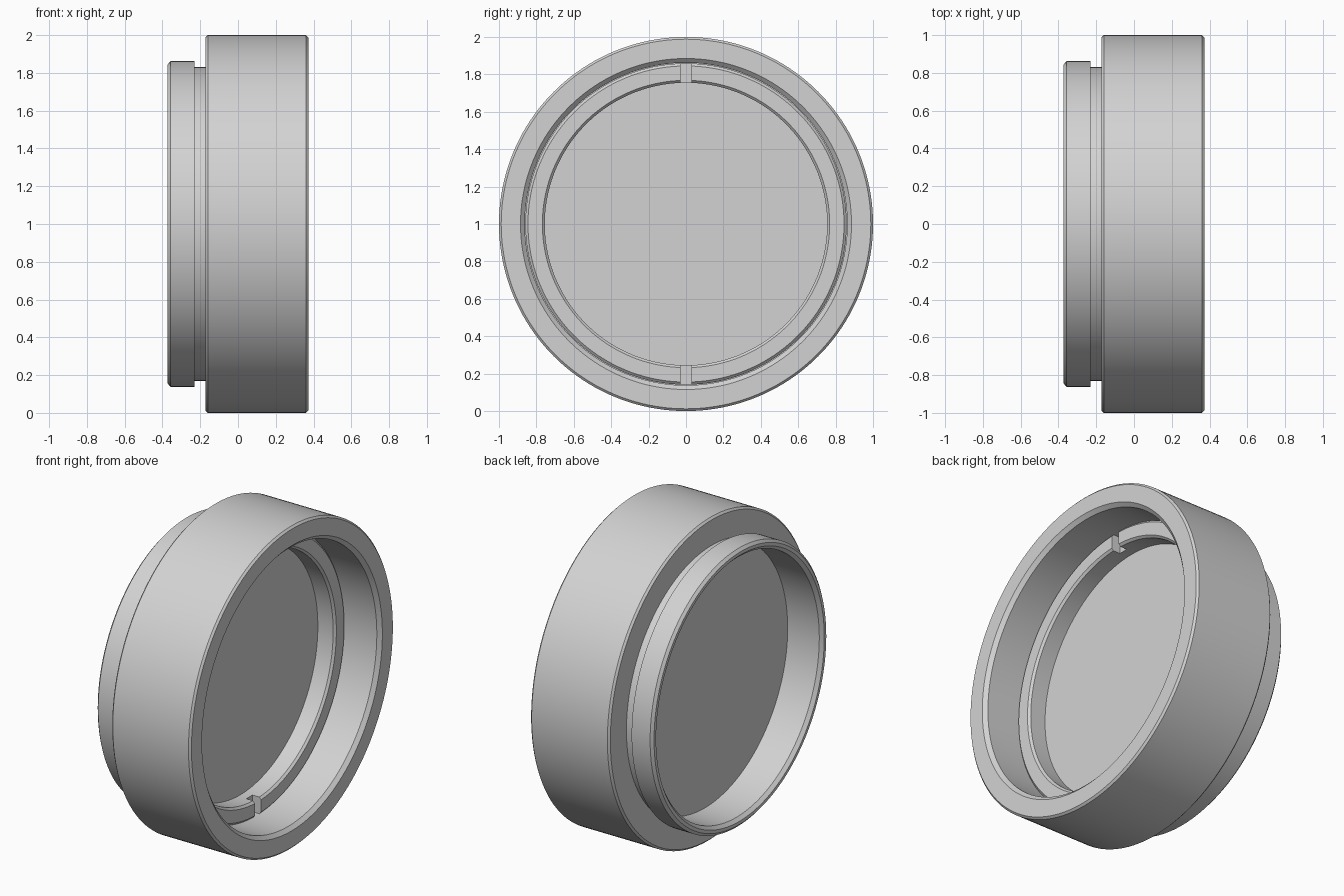
import bpy, bmesh, math
from mathutils import Matrix, Vector

cube = bpy.data.objects.get("Cube")
if cube:
    bpy.data.objects.remove(cube, do_unlink=True)

SIDES = 160
CENTRE_Z = 1.0

grey = bpy.data.materials.new("light grey")
grey.use_nodes = True
grey.diffuse_color = (0.65, 0.65, 0.65, 1)
grey.node_tree.nodes["Principled BSDF"].inputs["Base Color"].default_value = (0.65, 0.65, 0.65, 1)


def add_object(name, bm):
    bmesh.ops.recalc_face_normals(bm, faces=bm.faces)
    mesh = bpy.data.meshes.new(name)
    bm.to_mesh(mesh)
    bm.free()
    mesh.materials.append(grey)
    obj = bpy.data.objects.new(name, mesh)
    obj.location.z = CENTRE_Z
    bpy.context.collection.objects.link(obj)
    return obj


def select_only(obj):
    bpy.ops.object.select_all(action='DESELECT')
    obj.select_set(True)
    bpy.context.view_layer.objects.active = obj


def smooth(obj):
    select_only(obj)
    bpy.ops.object.shade_smooth_by_angle(angle=math.radians(30))


def lathe(name, profile):
    """Turn a closed (x, radius) profile around the x axis."""
    bm = bmesh.new()
    verts = [bm.verts.new((x, 0, r)) for x, r in profile]
    edges = [bm.edges.new((verts[i - 1], verts[i])) for i in range(len(verts))]
    bmesh.ops.spin(bm, geom=verts + edges, cent=(0, 0, 0), axis=(1, 0, 0),
                   angle=math.tau, steps=SIDES, use_merge=True)
    bmesh.ops.remove_doubles(bm, verts=bm.verts, dist=1e-5)
    return add_object(name, bm)


# Housing: wide barrel, undercut neck, narrow mounting collar and stepped bore
housing = lathe("housing", [
    (-0.372, 0.845), (-0.357, 0.862), (-0.23, 0.862), (-0.23, 0.83),
    (-0.172, 0.83), (-0.172, 0.988), (-0.16, 1.0),
    (0.36, 1.0), (0.372, 0.988), (0.372, 0.885), (0.35, 0.862),
    (-0.135, 0.862), (-0.135, 0.805), (-0.352, 0.805), (-0.372, 0.825)])
smooth(housing)

# Flat disc seated against the inner shoulder
bm = bmesh.new()
bmesh.ops.create_cone(bm, cap_ends=True, segments=SIDES, radius1=0.859, radius2=0.859,
                      depth=0.155,
                      matrix=Matrix.Translation((-0.0575, 0, 0)) @ Matrix.Rotation(math.pi / 2, 4, 'Y'))
disc = add_object("window_disc", bm)
smooth(disc)

# Retaining ring with chamfered edges
ring = lathe("retaining_ring", [
    (0.02, 0.755), (0.125, 0.755), (0.138, 0.768),
    (0.138, 0.845), (0.125, 0.859), (0.02, 0.859)])

# Two spanner slots cut into the ring, top and bottom
bm = bmesh.new()
for side in (1, -1):
    cut = bmesh.ops.create_cube(bm, size=1)["verts"]
    bmesh.ops.scale(bm, verts=cut, vec=(0.12, 0.06, 0.2))
    bmesh.ops.translate(bm, verts=cut, vec=Vector((0.138, 0, 0.81 * side)))
cutter = add_object("slot_cutter", bm)
cutter.hide_render = True
slots = ring.modifiers.new("slots", 'BOOLEAN')
slots.operation = 'DIFFERENCE'
slots.solver = 'EXACT'
slots.object = cutter
select_only(ring)
bpy.ops.object.modifier_apply(modifier=slots.name)
bpy.data.objects.remove(cutter, do_unlink=True)
smooth(ring)
